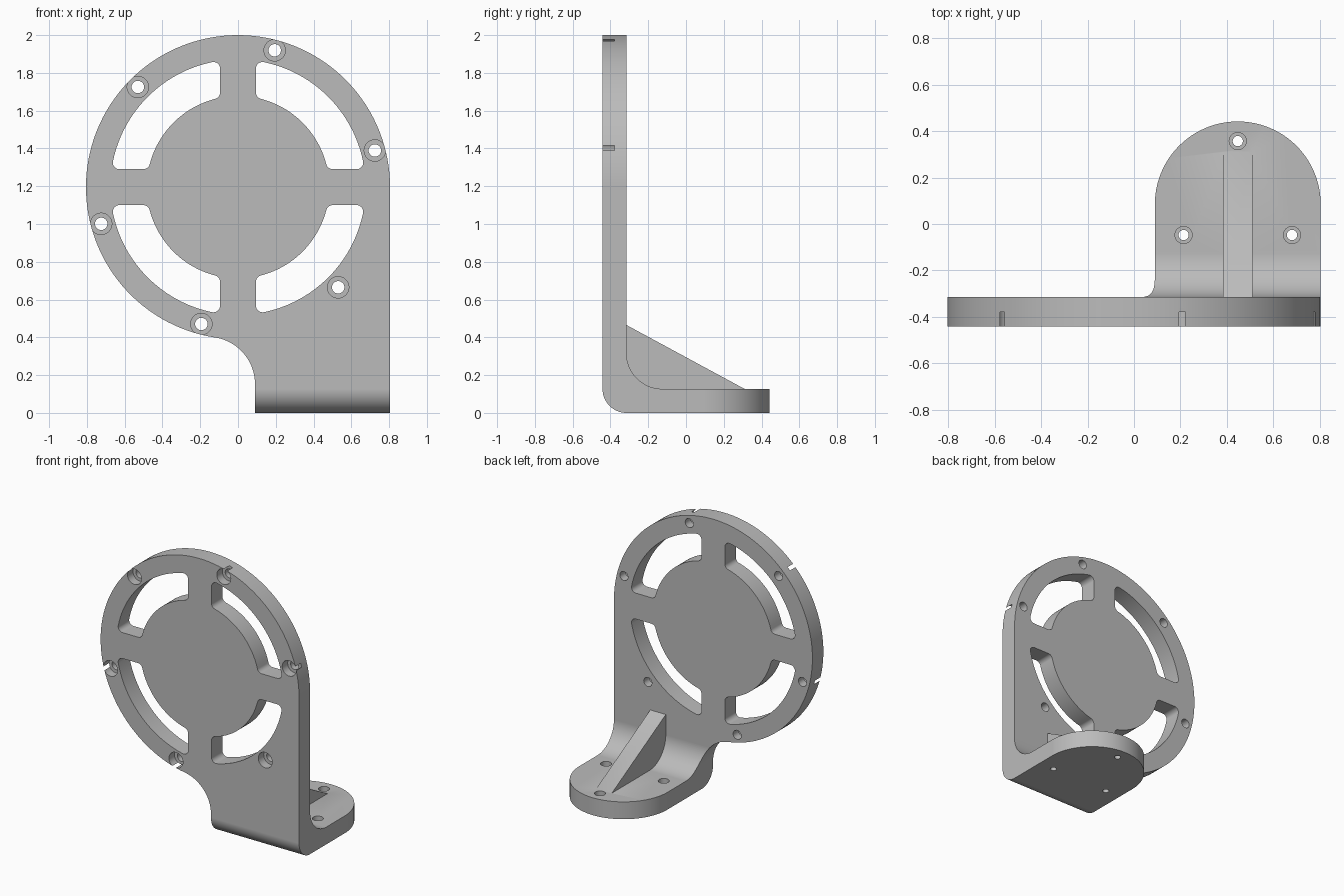
import bpy
import bmesh
from math import sin, cos, pi, sqrt, atan2, radians
from mathutils import Vector

cube = bpy.data.objects.get("Cube")
if cube:
    bpy.data.objects.remove(cube, do_unlink=True)

# Main dimensions
T = 0.127                        # wall thickness
FRONT, BACK = -0.442, 0.442
PLATE_BACK = FRONT + T
R, CZ = 0.805, 2 - 0.805         # round plate
FOOT_L = 0.09                    # foot edge nearest the middle
FOOT_X, FOOT_R = (FOOT_L + R) / 2, (R - FOOT_L) / 2
FOOT_Y = BACK - FOOT_R

grey = bpy.data.materials.new("plain grey")
grey.use_nodes = True
grey.diffuse_color = (0.5, 0.5, 0.5, 1)
grey.node_tree.nodes["Principled BSDF"].inputs["Base Color"].default_value = (0.5, 0.5, 0.5, 1)


def arc(cx, cy, r, a0, a1, n=24):
    return [(cx + r * cos(a0 + (a1 - a0) * i / n),
             cy + r * sin(a0 + (a1 - a0) * i / n)) for i in range(n + 1)]


def prism(name, profile, axis, lo, hi):
    """Extrude a closed 2D profile along an axis; the profile uses the other two axes in order."""
    def place(p, d):
        v = list(p)
        v.insert("xyz".index(axis), d)
        return Vector(v)
    bm = bmesh.new()
    face = bm.faces.new([bm.verts.new(place(p, lo)) for p in profile])
    top = bmesh.ops.extrude_face_region(bm, geom=[face])["geom"]
    moved = [v for v in top if isinstance(v, bmesh.types.BMVert)]
    bmesh.ops.translate(bm, verts=moved, vec=place((0, 0), hi - lo))
    bmesh.ops.recalc_face_normals(bm, faces=bm.faces)
    mesh = bpy.data.meshes.new(name)
    bm.to_mesh(mesh)
    bm.free()
    mesh.materials.append(grey)
    ob = bpy.data.objects.new(name, mesh)
    bpy.context.collection.objects.link(ob)
    return ob


def cylinder(name, x, y, r, axis, lo, hi):
    return prism(name, arc(x, y, r, 0, 2 * pi, 32)[:-1], axis, lo, hi)


def combine(ob, tool, operation):
    mod = ob.modifiers.new(operation, "BOOLEAN")
    mod.operation, mod.solver, mod.object = operation, "EXACT", tool
    bpy.context.view_layer.update()
    graph = bpy.context.evaluated_depsgraph_get()
    mesh = bpy.data.meshes.new_from_object(ob.evaluated_get(graph))
    ob.modifiers.clear()
    ob.data = mesh
    bpy.data.objects.remove(tool, do_unlink=True)


# L-shaped side section with rounded bend
BEND = 0.19
section = [(FRONT, 2.2)]
section += arc(FRONT + T, T, T, pi, 1.5 * pi)
section += [(0.6, 0), (0.6, T)]
section += arc(PLATE_BACK + BEND, T + BEND, BEND, 1.5 * pi, pi)
section += [(PLATE_BACK, 2.2)]
bracket = prism("bracket", section, "x", -1, 1)

# Front outline: disc running into the foot, with a concave fillet
fr = 0.25
fx = FOOT_L - fr
fz = CZ - sqrt((R + fr) ** 2 - fx ** 2)
touch = atan2(fz - CZ, fx) + 2 * pi
outline = [(FOOT_L, -0.1), (R, -0.1)]
outline += arc(0, CZ, R, 0, touch, 96)
outline += arc(fx, fz, fr, touch - pi, 0)
combine(bracket, prism("front_outline", outline, "y", -0.7, 0.7), "INTERSECT")

# Rounded end of the foot
plan = [(-1, -0.7), (1, -0.7), (1, FOOT_Y)]
plan += arc(FOOT_X, FOOT_Y, FOOT_R + 0.0002, 0, pi, 48)
plan += [(-1, FOOT_Y)]
combine(bracket, prism("foot_outline", plan, "z", -0.2, 2.3), "INTERSECT")

# Sloping stiffening rib
rib = [(PLATE_BACK, 0.465), (0.31, T), (0.31, 0.06), (-0.38, 0.06), (-0.38, 0.465)]
combine(bracket, prism("rib", rib, "x", FOOT_X - 0.063, FOOT_X + 0.063), "UNION")

# Four curved windows with rounded corners
HALF, OUTER, INNER, F = 0.095, 0.676, 0.483, 0.035
c = HALF + F
od = sqrt((OUTER - F) ** 2 - c * c)
idist = sqrt((INNER + F) ** 2 - c * c)
ao, ai = atan2(c, od), atan2(c, idist)
window = arc(0, 0, OUTER, ao, pi / 2 - ao)
window += arc(c, od, F, pi / 2 - ao, pi, 8)
window += arc(c, idist, F, pi, 1.5 * pi - ai, 8)
window += arc(0, 0, INNER, pi / 2 - ai, ai)[1:-1]
window += arc(idist, c, F, pi + ai, 1.5 * pi, 8)
window += arc(od, c, F, -pi / 2, ao, 8)[:-1]
for sx in (1, -1):
    for sz in (1, -1):
        shape = [(sx * x, CZ + sz * z) for x, z in window]
        combine(bracket, prism("window", shape, "y", -0.6, 0), "DIFFERENCE")

# Six counterbored holes round the rim
for i in range(6):
    a = radians(15 + 60 * i)
    x, z = 0.75 * cos(a), CZ + 0.75 * sin(a)
    combine(bracket, cylinder("rim_hole", x, z, 0.033, "y", -0.6, -0.2), "DIFFERENCE")
    combine(bracket, cylinder("rim_recess", x, z, 0.0567, "y", -0.6, FRONT + T / 2), "DIFFERENCE")

# Three counterbored holes in the foot
for i in range(3):
    a = radians(90 + 120 * i)
    x, y = FOOT_X + 0.27 * cos(a), FOOT_Y + 0.003 + 0.27 * sin(a)
    combine(bracket, cylinder("foot_hole", x, y, 0.022, "z", -0.1, 0.3), "DIFFERENCE")
    combine(bracket, cylinder("foot_recess", x, y, 0.037, "z", T / 2, 0.3), "DIFFERENCE")

# Smooth curves, crisp edges
bpy.ops.object.select_all(action="DESELECT")
bracket.select_set(True)
bpy.context.view_layer.objects.active = bracket
bpy.ops.object.shade_smooth_by_angle(angle=radians(30))
weighted = bracket.modifiers.new("flat_faces", "WEIGHTED_NORMAL")
weighted.keep_sharp = True
